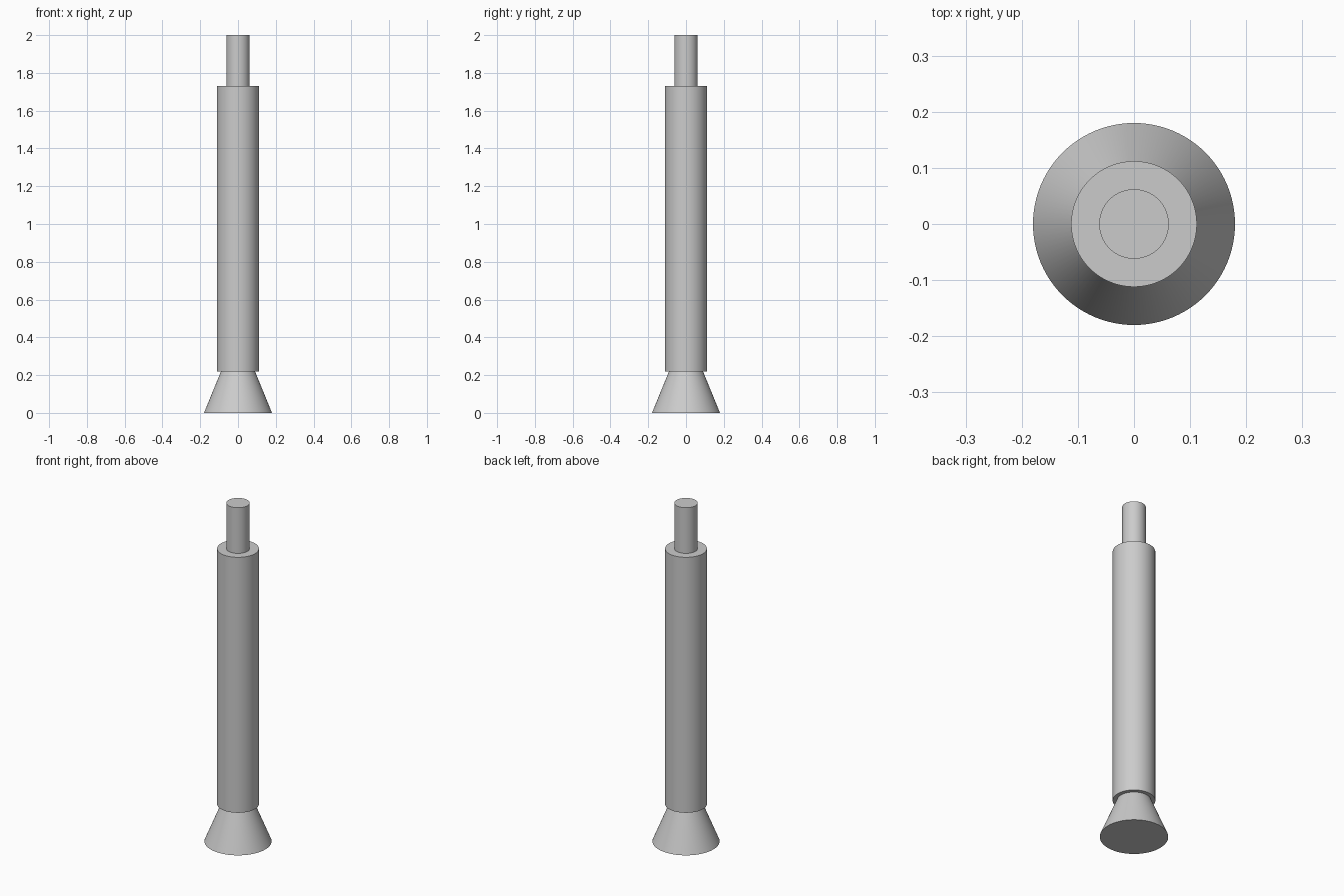
import bpy
import math

cube = bpy.data.objects.get("Cube")
if cube:
    bpy.data.objects.remove(cube, do_unlink=True)

grey = bpy.data.materials.new("light_grey")
grey.use_nodes = True
colour = (0.6, 0.6, 0.6, 1.0)
grey.diffuse_color = colour
grey.node_tree.nodes["Principled BSDF"].inputs["Base Color"].default_value = colour


def round_part(name, bottom_radius, top_radius, z_bottom, z_top):
    """Capped cylinder or truncated cone standing on the z axis."""
    bpy.ops.mesh.primitive_cone_add(
        vertices=96, radius1=bottom_radius, radius2=top_radius,
        depth=z_top - z_bottom, location=(0, 0, (z_bottom + z_top) / 2))
    part = bpy.context.object
    part.name = name
    part.data.materials.append(grey)
    bpy.ops.object.shade_smooth_by_angle(angle=math.radians(30))
    return part


# Flared foot, main tube and the narrow rod on top
round_part("flared_foot", 0.18, 0.09, 0.0, 0.22)
round_part("main_tube", 0.112, 0.112, 0.22, 1.73)
round_part("top_rod", 0.062, 0.062, 1.73, 2.0)
